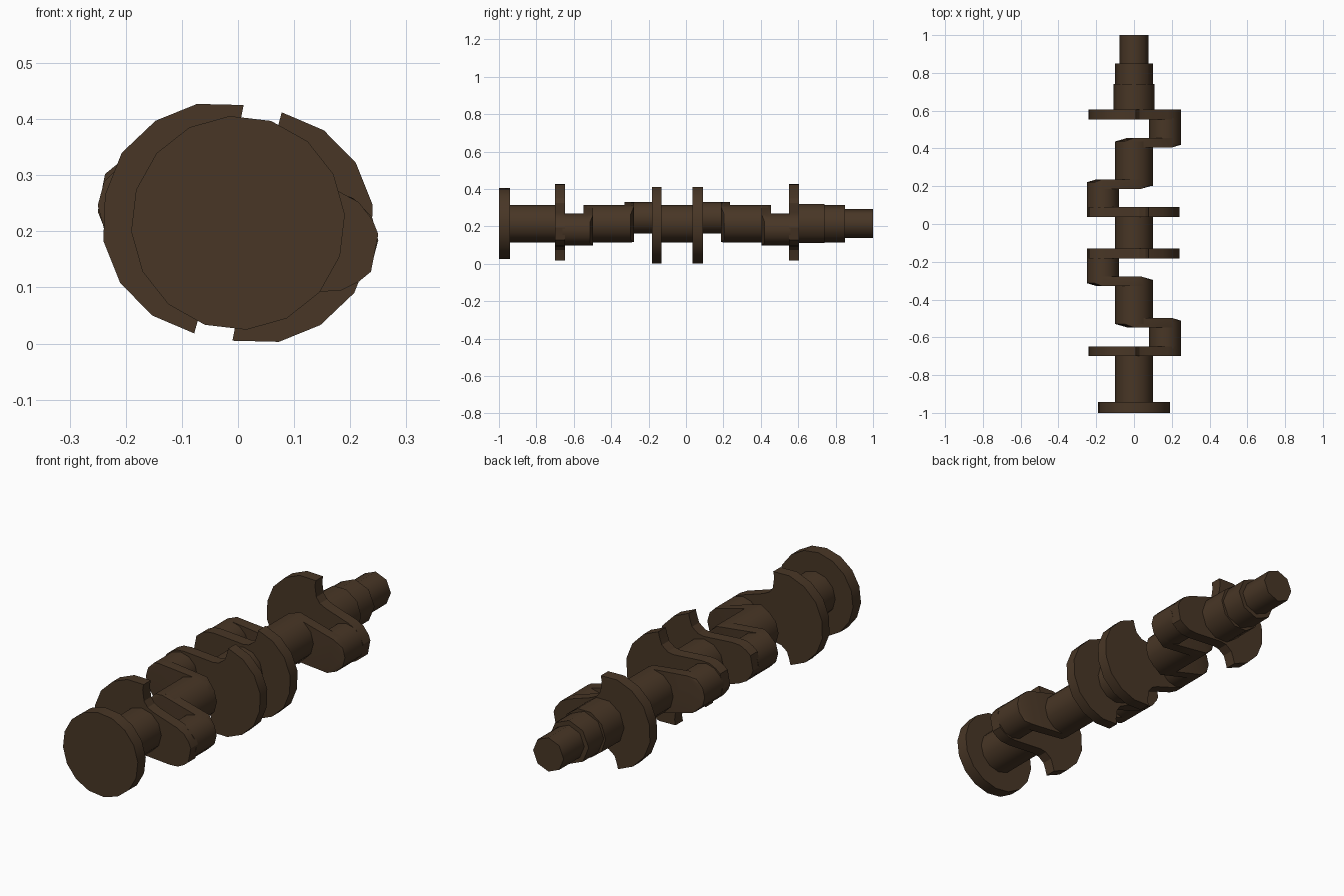
import bpy, bmesh, math

if "Cube" in bpy.data.objects:
    bpy.data.objects.remove(bpy.data.objects["Cube"])

CZ = 0.215           # height of the crank axis
PIN = (0.165, -0.031)  # crankpin offset from the axis
JR, PR = 0.1, 0.085  # journal and pin radius

steel = bpy.data.materials.new("dark brown steel")
steel.diffuse_color = (0.065, 0.037, 0.019, 1)
steel.use_nodes = True
steel.node_tree.nodes["Principled BSDF"].inputs["Base Color"].default_value = steel.diffuse_color


def finish(name, bm, angle):
    bmesh.ops.recalc_face_normals(bm, faces=bm.faces)
    me = bpy.data.meshes.new(name)
    bm.to_mesh(me)
    bm.free()
    ob = bpy.data.objects.new(name, me)
    bpy.context.collection.objects.link(ob)
    me.materials.append(steel)
    ob.location.z = CZ
    bpy.ops.object.select_all(action='DESELECT')
    bpy.context.view_layer.objects.active = ob
    ob.select_set(True)
    bpy.ops.object.shade_smooth_by_angle(angle=math.radians(angle))


def prism(name, pts, y0, y1, angle=50):
    bm = bmesh.new()
    f = bm.faces.new([bm.verts.new((x, y0, z)) for x, z in pts])
    r = bmesh.ops.extrude_face_region(bm, geom=[f])
    for v in r["geom"]:
        if isinstance(v, bmesh.types.BMVert):
            v.co.y = y1
    finish(name, bm, angle)


def circle(cx, cz, r, n, phase=0.0):
    return [(cx + r * math.cos(phase + 2 * math.pi * i / n),
             cz + r * math.sin(phase + 2 * math.pi * i / n)) for i in range(n)]


def cyl(name, y0, y1, r, n, cx=0, cz=0, phase=0.0):
    prism(name, circle(cx, cz, r, n, phase), y0, y1)


# Flange, main journals and stepped nose
cyl("flange", -1, -0.942, 0.191, 16, phase=math.radians(4.5))
for name, y0, y1 in [("front_journal", -0.95, -0.69), ("second_journal", -0.53, -0.297),
                     ("center_journal", -0.14, 0.045), ("fourth_journal", 0.202, 0.438)]:
    cyl(name, y0, y1, JR, 12)
cyl("nose_base", 0.6, 0.74, 0.109, 10)
cyl("nose_step", 0.73, 0.85, 0.1, 8)
cyl("nose_tip", 0.84, 1.0, 0.078, 8)

# Counterweight web outline, relative to the axis, pin on the +x side
WEB = [(0.01, 0.21), (-0.073, 0.212), (-0.147, 0.182), (-0.207, 0.125), (-0.237, 0.05),
       (-0.24, -0.032), (-0.21, -0.107), (-0.153, -0.165), (-0.078, -0.197),
       (-0.07, -0.168), (-0.06, -0.14), (-0.03, -0.117), (0.0, -0.112), (0.145, -0.123),
       (0.185, -0.12), (0.215, -0.105), (0.237, -0.087), (0.25, -0.02),
       (0.24, 0.005), (0.215, 0.037), (0.178, 0.057), (0.06, 0.095), (0.03, 0.11),
       (0.012, 0.135), (0.005, 0.185)]


def slim_web(name, s, y_pin, d):
    """Plain arm: chamfered hull between pin and journal; d points to the journal."""
    L = math.hypot(*PIN)
    ux, uz = s * PIN[0] / L, s * PIN[1] / L
    bm = bmesh.new()

    def add(x, z, y):
        bm.verts.new((x, y_pin + d * y, z))
    for x, z in circle(s * PIN[0], s * PIN[1], PR, 12):
        add(x, z, 0)
        add(x, z, 0.035)
    for x, z in circle(0, 0, JR, 12):
        add(x, z, 0.018)
        add(x, z, 0.05)
    # flat faces stop short of the far ends
    for u, w, y in [(-0.02, JR, 0), (L + 0.02, PR, 0.05)]:
        for k in (-0.97, 0.97):
            add(u * ux - k * w * uz, u * uz + k * w * ux, y)
    r = bmesh.ops.convex_hull(bm, input=bm.verts)
    junk = {g for g in r["geom_interior"] + r["geom_unused"] if isinstance(g, bmesh.types.BMVert)}
    bmesh.ops.delete(bm, geom=list(junk), context='VERTS')
    finish(name, bm, 35)


# Four throws: side, counterweight span, pin span, slim web start and direction
throws = [(1, -0.70, -0.648, -0.66, -0.52, -0.547, 1),
          (-1, -0.182, -0.13, -0.31, -0.17, -0.278, -1),
          (-1, 0.036, 0.09, 0.08, 0.22, 0.186, 1),
          (1, 0.552, 0.605, 0.425, 0.56, 0.455, -1)]
for i, (s, w0, w1, p0, p1, a, d) in enumerate(throws, 1):
    prism(f"counterweight_{i}", [(s * x, s * z) for x, z in WEB], w0, w1, 25)
    cyl(f"crankpin_{i}", p0, p1, PR, 12, s * PIN[0], s * PIN[1])
    slim_web(f"slim_web_{i}", s, a, d)
